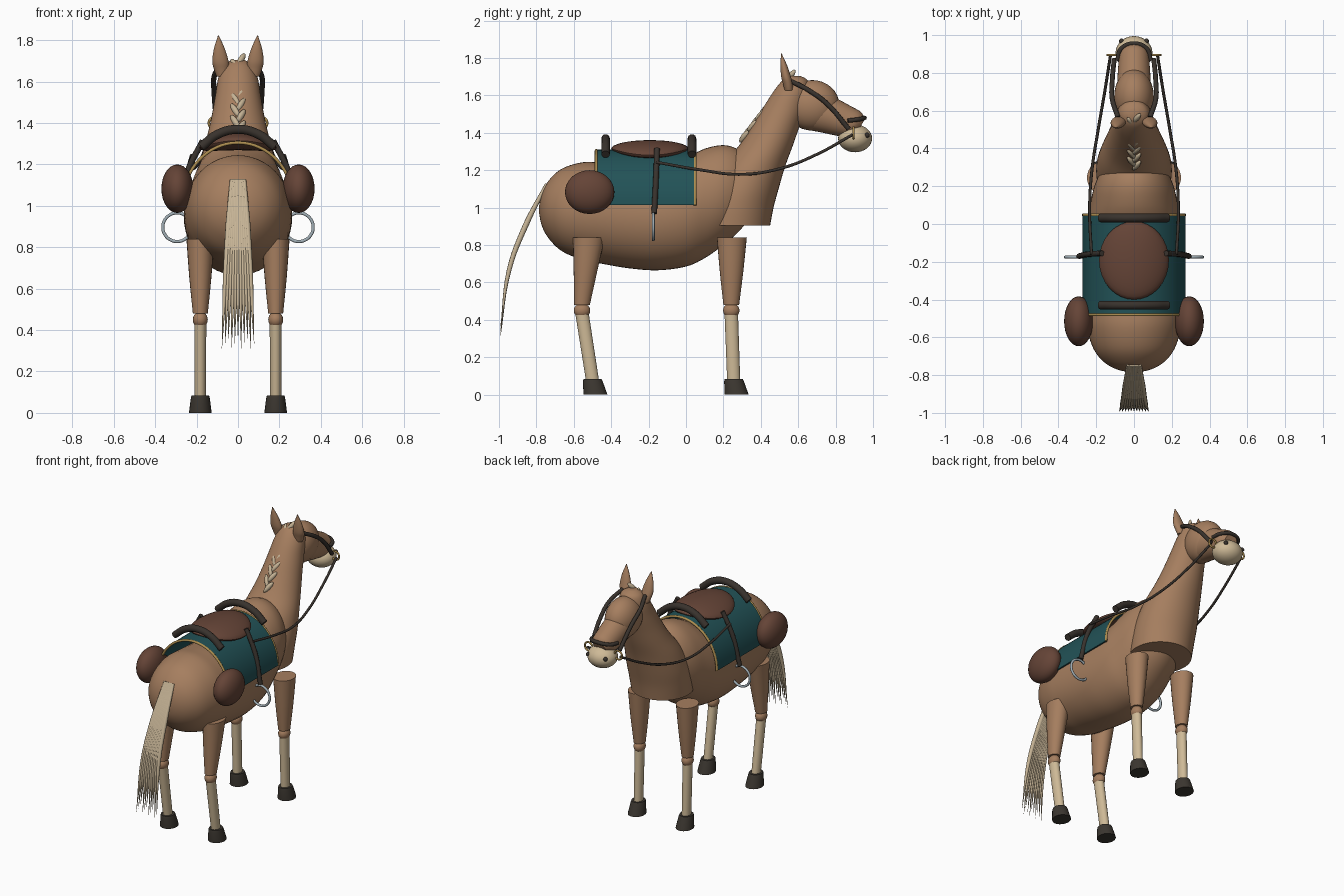
import bpy, bmesh, math
from mathutils import Vector, Matrix

if "Cube" in bpy.data.objects:
    bpy.data.objects.remove(bpy.data.objects["Cube"])


def mat(name, r, g, b):
    m = bpy.data.materials.new(name)
    m.diffuse_color = (r, g, b, 1)
    m.use_nodes = True
    m.node_tree.nodes["Principled BSDF"].inputs["Base Color"].default_value = m.diffuse_color
    return m


COAT = mat("chestnut coat", .38, .21, .115)
CREAM = mat("cream", .62, .49, .31)
HAIR = mat("pale hair", .56, .45, .30)
HOOF = mat("dark hoof", .045, .038, .03)
LEATHER = mat("dark leather", .04, .032, .026)
BROWN = mat("saddle brown", .13, .058, .038)
TEAL = mat("teal cloth", .016, .085, .095)
GOLD = mat("gold trim", .42, .27, .08)
STEEL = mat("steel", .36, .43, .47)


def finish(name, bm, m):
    bmesh.ops.recalc_face_normals(bm, faces=bm.faces[:])
    me = bpy.data.meshes.new(name)
    bm.to_mesh(me)
    bm.free()
    me.materials.append(m)
    o = bpy.data.objects.new(name, me)
    bpy.context.collection.objects.link(o)
    return o


def loft(name, secs, m, x0=0.0, lean=0.0, steps=5, n=32):
    """Skin ellipses (y, z, rx, r, tilt); tilt 0 is a level slice, 90 an upright one."""
    rows = []
    for i in range(len(secs) - 1):
        p = [secs[max(0, min(len(secs) - 1, i + k))] for k in (-1, 0, 1, 2)]
        for s in range(steps):
            t = s / steps
            if steps == 1:
                rows.append(p[1])
                continue
            rows.append([.5 * (2 * b + (c - a) * t + (2 * a - 5 * b + 4 * c - d) * t * t
                               + (3 * b - a - 3 * c + d) * t ** 3) for a, b, c, d in zip(*p)])
    rows.append(secs[-1])
    bm = bmesh.new()
    rings = []
    for j, (y, z, rx, r, tilt) in enumerate(rows):
        ct, st = math.cos(math.radians(tilt)), math.sin(math.radians(tilt))
        cx = x0 + lean * j / (len(rows) - 1)
        rings.append([bm.verts.new((cx + rx * math.cos(a), y + r * math.sin(a) * ct, z + r * math.sin(a) * st))
                      for a in (2 * math.pi * k / n for k in range(n))])
    for a, b in zip(rings, rings[1:]):
        for k in range(n):
            bm.faces.new((a[k], a[(k + 1) % n], b[(k + 1) % n], b[k]))
    bm.faces.new(rings[0])
    bm.faces.new(rings[-1])
    return finish(name, bm, m)


def ball(name, c, r, m, rot=None, seg=32):
    bm = bmesh.new()
    bmesh.ops.create_uvsphere(bm, u_segments=seg, v_segments=seg // 2, radius=1)
    R = rot.to_matrix().to_4x4() if rot else Matrix()
    bm.transform(Matrix.Translation(c) @ R @ Matrix.Diagonal((*r, 1)))
    return finish(name, bm, m)


def tube(name, pts, r, m, radii=None, closed=False):
    """Round tube along a smooth path."""
    cu = bpy.data.curves.new(name, 'CURVE')
    cu.dimensions = '3D'
    cu.bevel_depth, cu.bevel_resolution = r, 3
    cu.resolution_u = 6
    cu.use_fill_caps = True
    sp = cu.splines.new('BEZIER')
    sp.bezier_points.add(len(pts) - 1)
    sp.use_cyclic_u = closed
    for i, (bp, p) in enumerate(zip(sp.bezier_points, pts)):
        bp.co = p
        bp.handle_left_type = bp.handle_right_type = 'AUTO'
        bp.radius = radii[i] if radii else 1
    cu.materials.append(m)
    o = bpy.data.objects.new(name, cu)
    bpy.context.collection.objects.link(o)
    return o


def ring(name, c, R, r, m):
    """Ring standing in the x-z plane."""
    angles = [2 * math.pi * k / 12 for k in range(12)]
    return tube(name, [(c[0] + R * math.cos(a), c[1], c[2] + R * math.sin(a)) for a in angles], r, m, closed=True)


# Body: rump, barrel and withers as (y, bottom, top, half width)
body = [(-.787, .98, 1.0, .01), (-.77, .90, 1.08, .09), (-.73, .83, 1.15, .16), (-.66, .765, 1.21, .215),
        (-.55, .72, 1.243, .25), (-.45, .70, 1.24, .26), (-.3, .675, 1.23, .262), (-.15, .665, 1.23, .26),
        (0, .685, 1.27, .25), (.1, .73, 1.315, .232), (.2, .80, 1.334, .21), (.28, .87, 1.31, .17),
        (.34, .95, 1.25, .1), (.36, 1.05, 1.15, .02)]
loft("body", [(y, (a + b) / 2, w, (b - a) / 2, 90) for y, a, b, w in body], COAT, n=48)

# Neck and chest: level slices as (z, back, front, half width)
neck = [(.905, .06, .45, .195), (1.0, .08, .468, .2), (1.1, .12, .495, .198), (1.22, .19, .53, .18),
        (1.334, .285, .572, .15), (1.43, .35, .605, .128), (1.53, .41, .64, .11), (1.62, .467, .66, .095),
        (1.68, .515, .65, .07), (1.705, .55, .61, .03)]
loft("neck", [((a + b) / 2, z, w, (b - a) / 2, 0) for z, a, b, w in neck], COAT, n=40)

# Head
ball("skull", (0, .675, 1.547), (.105, .145, .135), COAT)
loft("snout", [(.68, 1.52, .09, .11, 68), (.76, 1.495, .088, .10, 68), (.84, 1.465, .083, .088, 65),
               (.90, 1.445, .075, .075, 62), (.935, 1.435, .045, .045, 62)], COAT)
ball("muzzle", (0, .904, 1.37), (.098, .091, .074), CREAM)

# Legs, ears and tack that mirror across x
for s, side in ((-1, "left"), (1, "right")):
    x = s * .182
    for leg, yt, yk, yb, rt in (("front_leg", .245, .242, .255, .08), ("hind_leg", -.519, -.556, -.50, .086)):
        p = side + "_" + leg
        loft(p + "_upper", [(yt, .84, .067, rt, 0), ((yt + yk) / 2, .66, .054, .063, 0), (yk, .48, .036, .042, 0)],
             COAT, x, steps=3, n=24)
        ball(p + "_knee", (x, yk, .45), (.036, .044, .04), COAT, seg=20)
        loft(p + "_shin", [(yk, .435, .029, .036, 0), (yb, .075, .027, .035, 0)], CREAM, x, steps=1, n=24)
        loft(p + "_hoof", [(yb + .016, 0, .055, .064, 0), (yb + .002, .07, .046, .053, 0),
                           (yb, .085, .042, .048, 0)], HOOF, x, steps=1, n=24)
    loft(side + "_ear", [(.55, 1.625, .028, .022, 0), (.545, 1.66, .036, .026, 0), (.535, 1.70, .039, .026, 0),
                         (.523, 1.76, .026, .018, 0), (.51, 1.823, .002, .002, 0)], COAT, s * .075, s * .02, n=20)
    ball(side + "_nostril", (s * .066, .968, 1.387), (.014, .014, .014), LEATHER, seg=12)

    # Bridle and reins
    tube(side + "_cheek_strap", [(s * .085, .565, 1.675), (s * .115, .66, 1.625), (s * .115, .76, 1.55),
                                 (s * .105, .87, 1.42)], .013, LEATHER)
    ring(side + "_bit_ring", (s * .112, .895, 1.40), .029, .006, GOLD)
    tube(side + "_rein", [(s * .125, .89, 1.39), (s * .155, .70, 1.285), (s * .19, .497, 1.207),
                          (s * .223, .283, 1.178), (s * .235, .07, 1.203), (s * .225, -.16, 1.243)], .008, LEATHER)

    # Stirrups and saddlebags
    tube(side + "_stirrup_strap", [(s * .17, -.155, 1.315), (s * .242, -.16, 1.17), (s * .29, -.17, .97)],
         .015, LEATHER)
    ring(side + "_stirrup", (s * .294, -.175, .897), .069, .008, STEEL)
    ball(side + "_saddlebag", (s * .293, -.515, 1.083), (.077, .132, .117), BROWN)

tube("noseband", [(-.088, .865, 1.465), (-.07, .925, 1.472), (0, .955, 1.48), (.07, .925, 1.472),
                  (.088, .865, 1.465)], .012, LEATHER)

# Saddle blanket: half arch with gold edging
arch = [(.268 * math.cos(a), 1.013 + .292 * math.sin(a)) for a in (math.pi * k / 32 for k in range(33))]
bm = bmesh.new()
rows = [[bm.verts.new((x, y, z)) for x, z in arch] for y in (-.48, .05)]
for k in range(32):
    bm.faces.new((rows[0][k], rows[0][k + 1], rows[1][k + 1], rows[1][k]))
blanket = finish("saddle_blanket", bm, TEAL)
sol = blanket.modifiers.new("thickness", 'SOLIDIFY')
sol.thickness, sol.offset = .01, 0
for y, n in ((-.48, "rear"), (.048, "front")):
    tube(n + "_blanket_trim", [(x, y, z) for x, z in arch[::2]], .008, GOLD)

# Saddle: seat drooping at the sides, with arched cantle and pommel
seat = ball("seat", (0, -.193, 1.315), (.185, .207, .046), BROWN)
for v in seat.data.vertices:
    v.co.z -= v.co.x ** 2
for y, n in ((-.43, "cantle"), (.032, "pommel")):
    tube(n, [(-.178, y, 1.285), (-.1, y, 1.345), (0, y, 1.37), (.1, y, 1.345), (.178, y, 1.285)], .023, LEATHER)

# Braided mane
for i in range(13):
    t, s = i / 12, (-1) ** i
    q = Vector((s * .22, .26, .35)).to_track_quat('Z', 'Y')
    ball("mane_lock_%d" % (i + 1), (s * .014, .56 - .25 * t, 1.705 - .325 * t), (.014, .016, .044), HAIR, q, 12)

# Tail: a fan of tapering strands
for i in range(11):
    f = (i - 5) / 5
    up = .05 * (i % 3) / 2
    tube("tail_strand_%d" % (i + 1),
         [(f * .03, -.745, 1.125), (f * .045, -.855, .91), (f * .06, -.945, .67), (f * .078, -.992, .31 + up)],
         .014, HAIR, radii=[.7, 1.1, .9, .05])

# Turn tubes into meshes and smooth everything
bpy.ops.object.select_all(action='SELECT')
bpy.context.view_layer.objects.active = seat
bpy.ops.object.convert(target='MESH')
bpy.ops.object.shade_smooth_by_angle(angle=math.radians(40))
